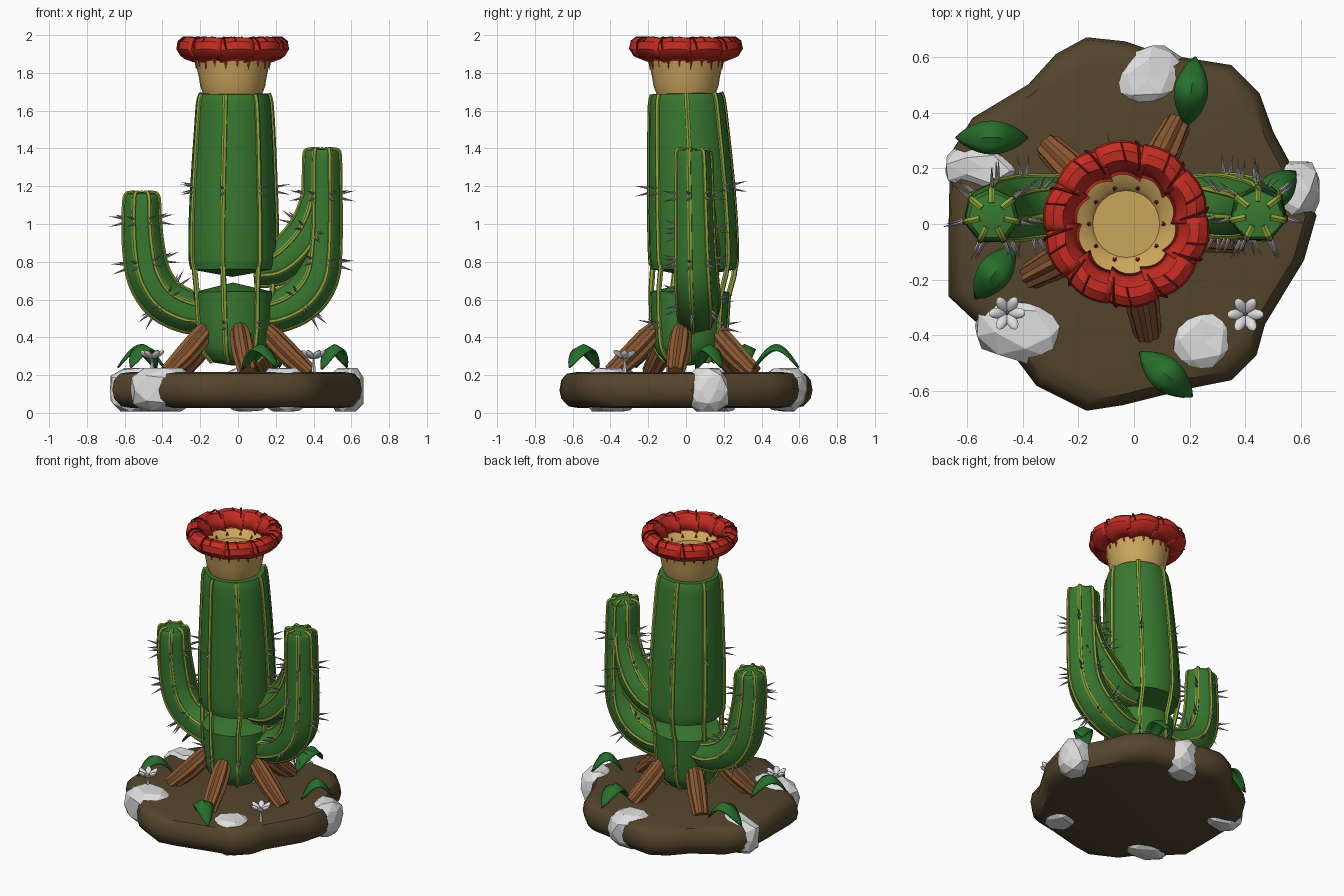
import bpy, bmesh, math, random
from math import sin, cos, pi, radians
from mathutils import Vector, Matrix

random.seed(4)
if "Cube" in bpy.data.objects:
    bpy.data.objects.remove(bpy.data.objects["Cube"])


def material(name, *rgb):
    m = bpy.data.materials.new(name)
    m.use_nodes = True
    m.diffuse_color = (*rgb, 1)
    m.node_tree.nodes["Principled BSDF"].inputs["Base Color"].default_value = (*rgb, 1)
    return m


GREEN = material("cactus green", .04, .19, .03)
LEAF = material("leaf green", .02, .16, .025)
RIB = material("rib lime", .27, .38, .045)
RED = material("petal red", .56, .025, .016)
DARK = material("crease dark red", .2, .01, .008)
TAN = material("cup tan", .6, .38, .11)
SOIL = material("soil brown", .09, .06, .026)
WOOD = material("root wood", .26, .1, .032)
STONE = material("stone white", .74, .74, .75)
SPINE = material("spine grey", .32, .32, .35)


def finish(name, bm, mat, smooth=True, thickness=0):
    bmesh.ops.recalc_face_normals(bm, faces=bm.faces)
    me = bpy.data.meshes.new(name)
    bm.to_mesh(me)
    bm.free()
    me.materials.append(mat)
    ob = bpy.data.objects.new(name, me)
    bpy.context.collection.objects.link(ob)
    if smooth:
        bpy.ops.object.select_all(action='DESELECT')
        ob.select_set(True)
        bpy.context.view_layer.objects.active = ob
        bpy.ops.object.shade_smooth_by_angle(angle=radians(40))
    if thickness:
        mod = ob.modifiers.new("thickness", 'SOLIDIFY')
        mod.thickness = thickness
    return ob


def spline(keys, steps=4):
    """Smooth (x, y, z, radius) keys."""
    k = [Vector(p) for p in keys]
    k = [k[0] * 2 - k[1]] + k + [k[-1] * 2 - k[-2]]
    out = []
    for a, b, c, d in zip(k, k[1:], k[2:], k[3:]):
        for i in range(steps):
            t = i / steps
            out.append((b * 2 + (c - a) * t + (a * 2 - b * 5 + c * 4 - d) * t * t
                        + (b * 3 - a - c * 3 + d) * t ** 3) / 2)
    return out + [k[-2]]


def frames(path, side):
    """Centre, two cross axes and radius at each point of a path."""
    out = []
    for i, p in enumerate(path):
        t = (path[min(i + 1, len(path) - 1)].xyz - path[max(i - 1, 0)].xyz).normalized()
        s = side[i] if isinstance(side, list) else Vector(side)
        u = (s - t * s.dot(t)).normalized()
        out.append((p.xyz, u, t.cross(u), max(p.w, .0005)))
    return out


def loft(bm, rings, cap=True):
    rings = [[bm.verts.new(p) for p in r] for r in rings]
    n = len(rings[0])
    for a, b in zip(rings, rings[1:]):
        for j in range(n):
            bm.faces.new((a[j], a[(j + 1) % n], b[(j + 1) % n], b[j]))
    if cap:
        bm.faces.new(rings[0])
        bm.faces.new(rings[-1])


def sweep(bm, path, side, n=28, lobes=0, depth=0.0):
    loft(bm, [[c + (u * cos(a) + v * sin(a)) * r * (1 + depth * cos(lobes * a))
               for a in (2 * pi * j / n for j in range(n))] for c, u, v, r in frames(path, side)])


def sheet(bm, rows):
    rows = [[bm.verts.new(p) for p in r] for r in rows]
    for a, b in zip(rows, rows[1:]):
        for j in range(len(a) - 1):
            bm.faces.new((a[j], a[j + 1], b[j + 1], b[j]))


def spike(bm, p, d, length, radius):
    m = Matrix.Translation(p + d * length / 2) @ d.to_track_quat('Z', 'Y').to_matrix().to_4x4()
    bmesh.ops.create_cone(bm, cap_ends=True, segments=5, radius1=radius, radius2=0, depth=length, matrix=m)


def ribs(bm, path, side, width=.013):
    fr = frames(path, side)
    for k in range(7):
        a = 2 * pi * k / 7
        out = [u * cos(a) + v * sin(a) for c, u, v, r in fr]
        pts = [(c + o * r).to_4d() for (c, u, v, r), o in zip(fr, out)]
        for p in pts:
            p.w = width
        sweep(bm, pts, out, 6)


def spines(bm, path, side, stations):
    fr = frames(path, side)
    for f in stations:
        c, u, v, r = fr[int(f * (len(fr) - 1))]
        for k in range(7):
            a = 2 * pi * k / 7
            o = u * cos(a) + v * sin(a)
            w = u.cross(v)
            for s in (-1, 1):
                spike(bm, c + o * r + w * s * .012, (o + w * s * .2).normalized(), .085, .009)


# Trunk in two pieces with a narrow gap, bridged by the ribs
X, Y = (1, 0, 0), (0, 1, 0)
upper = spline([(-.03, .04, .76, .222), (-.03, .04, .82, .232), (-.03, .035, 1.0, .232),
                (-.028, .025, 1.25, .222), (-.025, .012, 1.5, .208), (-.025, .005, 1.64, .198),
                (-.025, .003, 1.69, .185)])
lower = spline([(-.025, .015, .27, .125), (-.025, .015, .34, .18), (-.025, .017, .46, .2), (-.028, .02, .64, .21)])
bm = bmesh.new()
sweep(bm, [Vector((-.03, .04, .72, 0))] + upper + [Vector((-.025, .003, 1.7, 0))], X)
finish("upper_trunk", bm, GREEN)
bm = bmesh.new()
sweep(bm, [Vector((-.025, .015, .25, 0))] + lower + [Vector((-.028, .02, .69, 0))], X)
finish("lower_trunk", bm, GREEN)
rib_bm, spine_bm = bmesh.new(), bmesh.new()
ribs(rib_bm, lower + upper, X, .015)
spines(spine_bm, lower + upper, X, (.22, .66))

# Arms
arms = {
    "left_arm": [(.1, .06, .53, .1), (.2, .06, .535, .105), (.33, .06, .6, .113), (.415, .05, .72, .112),
                 (.44, .045, .9, .104), (.445, .04, 1.15, .099), (.445, .035, 1.36, .095), (.445, .035, 1.39, .082)],
    "left_arm_upper_lobe": [(.08, .06, .77, .1), (.2, .06, .785, .105), (.3, .06, .86, .11), (.38, .05, .97, .105),
                            (.425, .045, 1.1, .095), (.44, .04, 1.25, .08)],
    "right_arm": [(-.15, .06, .53, .1), (-.26, .06, .535, .108), (-.39, .055, .6, .112), (-.47, .045, .72, .11),
                  (-.5, .04, .87, .104), (-.51, .03, 1.02, .097), (-.51, .03, 1.13, .092), (-.51, .03, 1.16, .08)]}
for name, keys in arms.items():
    path = spline(keys)
    bm = bmesh.new()
    end = path[-1] + Vector((0, 0, .006, 0))
    end.w = .045
    tip = end + Vector((0, 0, .003, -.045))
    sweep(bm, path + [end, tip], Y, 28, 7, .03)
    finish(name, bm, GREEN)
    ribs(rib_bm, path + [end], Y)
    spines(spine_bm, path, Y, (.3, .52, .72) if "lobe" not in name else (.6,))
finish("ribs", rib_bm, RIB)
finish("spines", spine_bm, SPINE, False)

# Blossom cup
FC = Vector((-.028, 0, 0))
bm = bmesh.new()
cup = [(.155, 1.685), (.172, 1.73), (.18, 1.78), (.2, 1.87), (.18, 1.89), (.135, 1.87), (.12, 1.85)]
loft(bm, [[FC + Vector((r * cos(a), r * sin(a), z)) for a in (2 * pi * j / 24 for j in range(24))] for r, z in cup])
finish("blossom_cup", bm, TAN)

# Blossom petals, each one overlapping the next, with creases and hanging tips
petal_profile = [(.165, 1.885), (.185, 1.94), (.215, 1.975), (.25, 1.978), (.28, 1.955),
                 (.287, 1.915), (.265, 1.88), (.225, 1.865), (.19, 1.855)]
bm, crease = bmesh.new(), bmesh.new()
for k in range(10):
    rows = []
    for i in range(8):
        s = i / 7
        a = 2 * pi * (k + s * 1.15) / 10
        g = .014 * sin(pi * s) + .012 * (s - .5)
        rows.append([FC + Vector(((r + g) * cos(a), (r + g) * sin(a), z + g * .8)) for r, z in petal_profile])
    sheet(bm, rows)
    for da, first, last in ((.12, 1, 6), (.5, 2, 5)):
        a = 2 * pi * (k + da) / 10
        pts = [(FC + Vector(((r + .012) * cos(a + j * .03), (r + .012) * sin(a + j * .03), z + .011))).to_4d()
               for j, (r, z) in enumerate(petal_profile[first:last])]
        for p in pts:
            p.w = .005
        sweep(crease, pts, (-sin(a), cos(a), 0), 5)
    for da, r, z, size in ((.2, .195, 1.875, .06), (.7, .195, 1.875, .045)):
        a = 2 * pi * (k + da) / 10
        spike(bm, FC + Vector((r * cos(a), r * sin(a), z)), Vector((0, 0, -1)), size, .012)
    a = 2 * pi * k / 10
    spike(bm, FC + Vector((.135 * cos(a), .135 * sin(a), 1.865)), Vector((0, 0, 1)), .025, .01)
finish("blossom_petals", bm, RED, True, .006)
finish("petal_creases", crease, DARK)

# Grooved roots
bm = bmesh.new()
for k in range(5):
    a = radians(-80 + 72 * k)
    path = spline([(-.02 + R * cos(a), R * sin(a), z, r) for R, z, r in
                   ((.13, .49, .015), (.185, .42, .05), (.28, .32, .056), (.35, .255, .05), (.4, .21, .045))])
    sweep(bm, path, (-sin(a), cos(a), 0), 32, 8, .1)
finish("roots", bm, WOOD)

# Soil slab
outline = [(-.17, .67), (-.03, .655), (.1, .61), (.35, .57), (.45, .47), (.5, .33), (.57, .2), (.655, .03),
           (.61, -.13), (.47, -.36), (.44, -.47), (.35, -.56), (.2, -.59), (-.04, -.65), (-.17, -.67),
           (-.35, -.58), (-.44, -.46), (-.58, -.34), (-.665, -.26), (-.665, 0), (-.66, .25), (-.58, .38),
           (-.38, .5), (-.28, .61)]
bm = bmesh.new()
loft(bm, [[(x * s, y * s, z) for x, y in outline] for s, z in
          ((.84, .025), (.93, .035), (.985, .075), (1, .12), (.985, .175), (.94, .208), (.86, .216))])
finish("soil_slab", bm, SOIL)

# Faceted stones set through the slab
for i, (x, y, rx, ry, turn) in enumerate([(-.4, -.37, .165, .12, -.3), (.25, -.42, .14, .115, .5),
                                          (.05, .52, .14, .11, .3), (.575, .12, .09, .105, 0),
                                          (-.535, .2, .14, .085, -.1)]):
    bm = bmesh.new()
    bmesh.ops.create_icosphere(bm, subdivisions=2, radius=1)
    for v in bm.verts:
        v.co *= random.uniform(.92, 1.08)
        v.co = Vector([max(-.85, min(.85, c)) / .85 for c in v.co])
        v.co = Matrix.Rotation(turn, 3, 'Z') @ Vector((v.co.x * rx, v.co.y * ry, v.co.z * .115)) + Vector((x, y, .122))
        v.co.z = max(0, v.co.z)
    finish("stone_%d" % (i + 1), bm, STONE, False)

# Arched leaves, from root to tip
for i, (x0, y0, x1, y1) in enumerate([(.19, .35, .22, .6), (-.38, .31, -.64, .31), (-.43, -.08, -.57, -.27),
                                      (.02, -.46, .21, -.62), (.44, .05, .58, .19)]):
    bm = bmesh.new()
    d = Vector((x1 - x0, y1 - y0, 0))
    side = Vector((-d.y, d.x, 0)).normalized()
    rows = []
    for j in range(11):
        s = j / 10
        w = .003 + .058 * sin(pi * s) ** .8
        mid = Vector((x0, y0, .22 + .145 * sin(pi * min(1, s * .92 + .03)))) + d * s
        rows.append([mid + side * w * q - Vector((0, 0, .45 * w * abs(q))) for q in (-1, -.5, 0, .5, 1)])
    sheet(bm, rows)
    finish("leaf_%d" % (i + 1), bm, LEAF, True, .01)

# Small white flowers with six raised petals
for name, x, y in (("small_flower_right", -.455, -.32), ("small_flower_left", .4, -.325)):
    bm = bmesh.new()
    spike(bm, Vector((x, y, .2)), Vector((0, 0, 1)), .12, .015)
    for k in range(6):
        m = (Matrix.Translation((x, y, .285)) @ Matrix.Rotation(pi * k / 3, 4, 'Z') @ Matrix.Rotation(-.6, 4, 'Y')
             @ Matrix.Translation((.042, 0, 0)) @ Matrix.Diagonal((.038, .02, .013, 1)))
        bmesh.ops.create_uvsphere(bm, u_segments=10, v_segments=6, radius=1, matrix=m)
    finish(name, bm, STONE)
